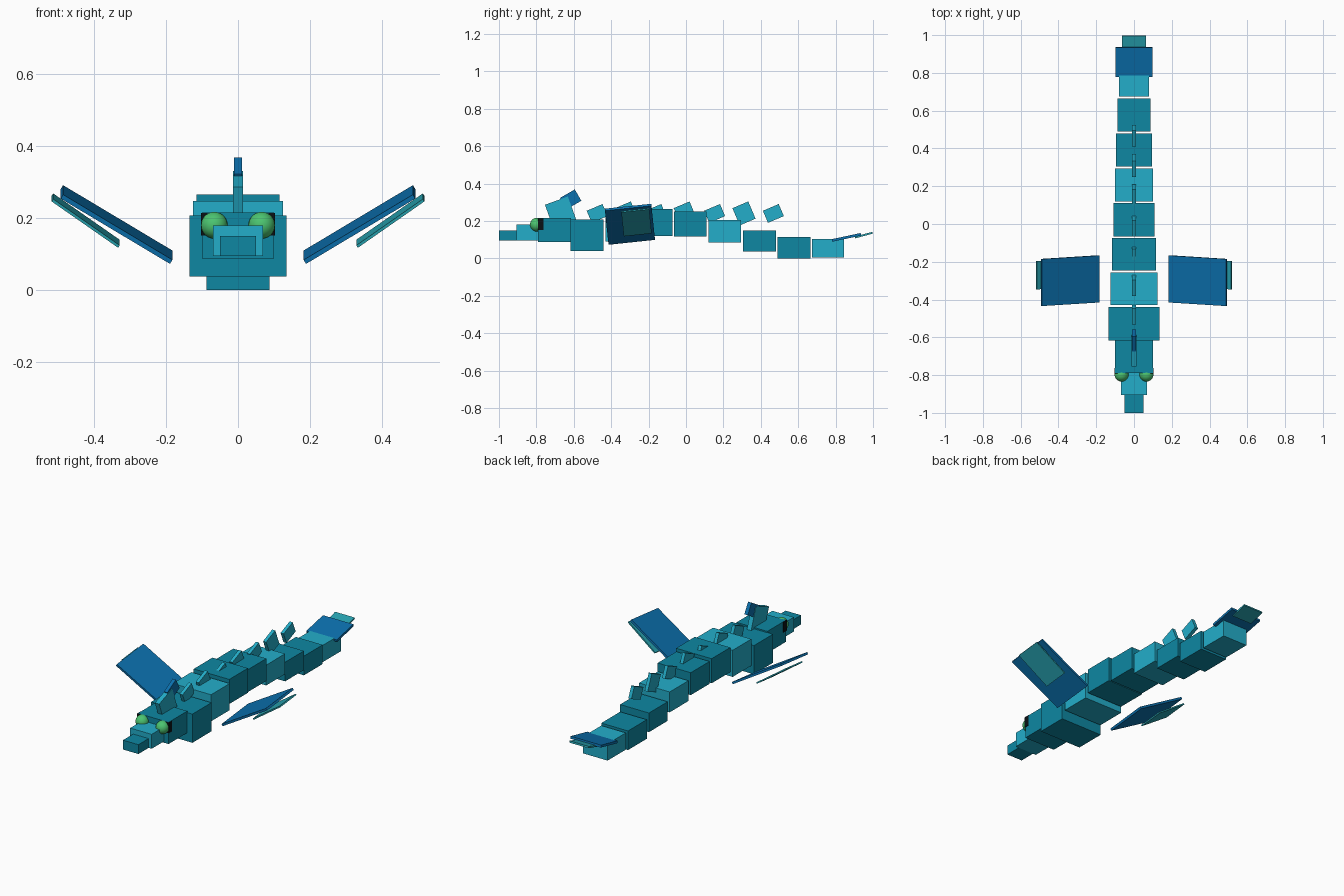
import bpy, bmesh, math
from mathutils import Matrix, Vector

if "Cube" in bpy.data.objects:
    bpy.data.objects.remove(bpy.data.objects["Cube"])


def material(name, hex_code):
    def lin(v):
        v /= 255
        return v / 12.92 if v <= 0.04045 else ((v + 0.055) / 1.055) ** 2.4
    m = bpy.data.materials.new(name)
    rgb = [lin(int(hex_code[i:i + 2], 16)) for i in (0, 2, 4)]
    m.diffuse_color = (*rgb, 1)
    m.use_nodes = True
    m.node_tree.nodes["Principled BSDF"].inputs["Base Color"].default_value = m.diffuse_color
    return m


TEAL = material("deep teal", "0e87a2")
LIGHT = material("light teal", "23aeca")
BLUE = material("fin blue", "0b70ae")
MEMBRANE = material("membrane teal", "27a3b1")
GREEN = material("eye green", "4cc470")
BLACK = material("pupil black", "0a1014")


def box(name, centre, size, mat, pitch=0, roll=0):
    """Box rolled about y, then pitched about x (degrees)."""
    bm = bmesh.new()
    bmesh.ops.create_cube(bm, size=1)
    rot = Matrix.Rotation(math.radians(pitch), 4, 'X') @ Matrix.Rotation(math.radians(roll), 4, 'Y')
    bm.transform(Matrix.Translation(Vector(centre)) @ rot @ Matrix.Diagonal((*size, 1)))
    me = bpy.data.meshes.new(name)
    bm.to_mesh(me)
    bm.free()
    me.materials.append(mat)
    ob = bpy.data.objects.new(name, me)
    bpy.context.collection.objects.link(ob)
    return ob


# Head and body chain: name, y start, y end, half width, z bottom, z top, colour
chain = [
    ("snout_tip", -1.0, -0.905, 0.05, 0.095, 0.15, TEAL),
    ("snout", -0.905, -0.785, 0.07, 0.095, 0.18, LIGHT),
    ("head", -0.79, -0.615, 0.10, 0.087, 0.215, TEAL),
    ("body_1", -0.618, -0.44, 0.135, 0.038, 0.207, TEAL),
    ("body_2", -0.43, -0.256, 0.125, 0.09, 0.247, LIGHT),
    ("body_3", -0.247, -0.073, 0.116, 0.12, 0.265, TEAL),
    ("body_4", -0.065, 0.11, 0.108, 0.118, 0.25, TEAL),
    ("body_5", 0.12, 0.295, 0.10, 0.085, 0.205, LIGHT),
    ("tail_1", 0.305, 0.48, 0.094, 0.037, 0.15, TEAL),
    ("tail_2", 0.49, 0.665, 0.087, 0.0, 0.113, TEAL),
    ("tail_3", 0.675, 0.845, 0.08, 0.005, 0.104, LIGHT),
]
for name, y0, y1, hw, z0, z1, mat in chain:
    box(name, (0, (y0 + y1) / 2, (z0 + z1) / 2), (2 * hw, y1 - y0, z1 - z0), mat)

# Tail fin
box("tail_fin", (0, 0.858, 0.112), (0.198, 0.158, 0.014), BLUE, pitch=12)
box("tail_fin_tip", (0, 0.95, 0.124), (0.126, 0.098, 0.01), MEMBRANE, pitch=15)

# Head crest and row of back spines, alternating tall and short
box("crest", (0, -0.67, 0.245), (0.028, 0.13, 0.135), LIGHT, pitch=20)
box("crest_tip", (0, -0.617, 0.315), (0.022, 0.092, 0.07), BLUE, pitch=30)
for i in range(7):
    tall = i % 2
    box(f"back_spine_{i + 1}", (0, -0.475 + i * 0.157, 0.24),
        (0.02, 0.092, 0.10 if tall else 0.07), LIGHT, pitch=23)

for side, label in ((1, "right"), (-1, "left")):
    # Wing fin with the membrane panel below it
    box(f"{label}_wing", (side * 0.338, -0.30, 0.182), (0.355, 0.25, 0.013),
        BLUE, pitch=6, roll=-side * 31)
    box(f"{label}_wing_membrane", (side * 0.424, -0.265, 0.193), (0.226, 0.15, 0.008),
        MEMBRANE, pitch=6, roll=-side * 35)
    # Eye ball and dark pupil block
    bpy.ops.mesh.primitive_uv_sphere_add(segments=24, ring_count=14, radius=0.037,
                                         location=(side * 0.066, -0.797, 0.18))
    eye = bpy.context.object
    eye.name = f"{label}_eye"
    eye.data.materials.append(GREEN)
    bpy.ops.object.shade_smooth_by_angle()
    box(f"{label}_pupil", (side * 0.094, -0.777, 0.183), (0.018, 0.03, 0.062), BLACK)
